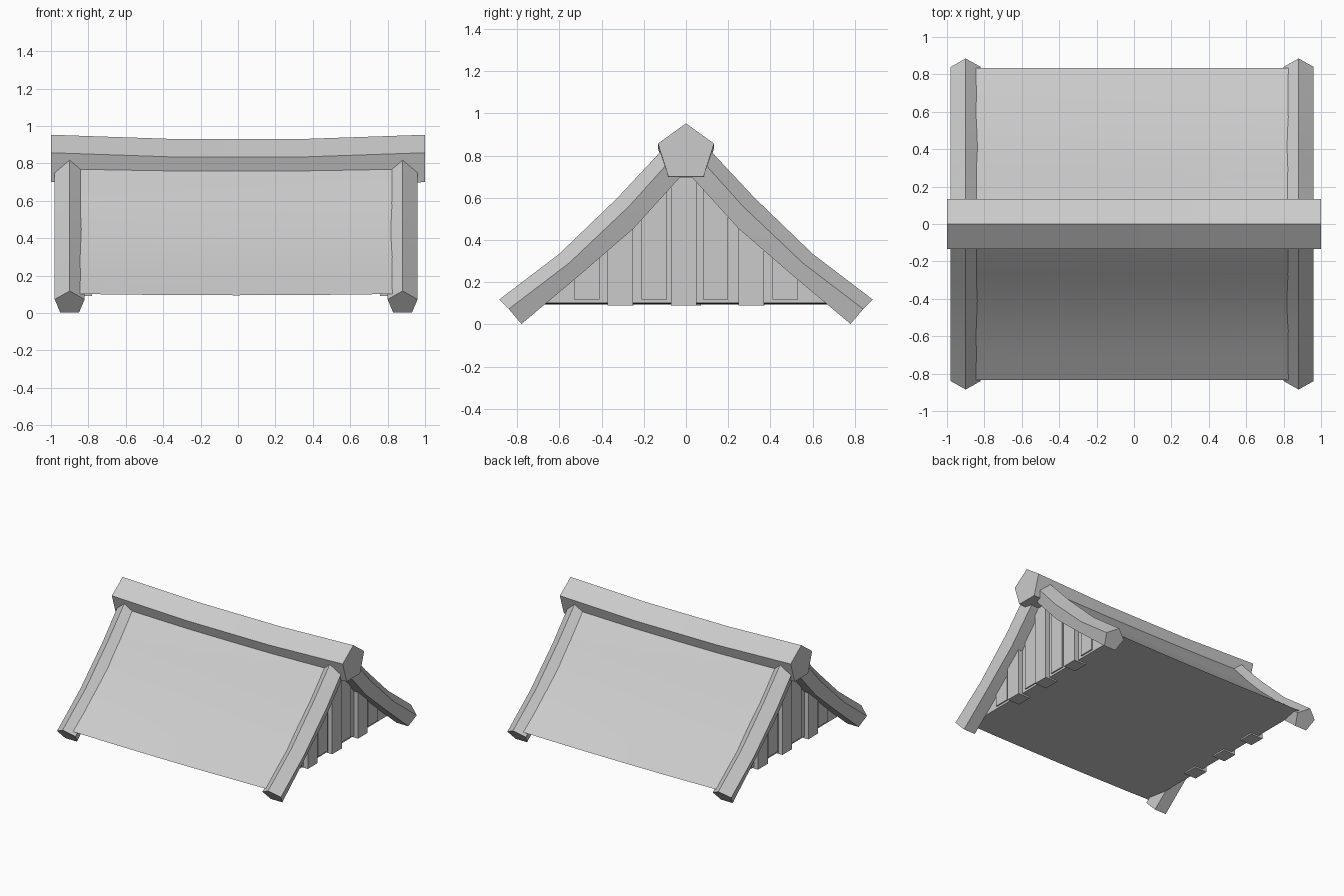
import bpy, bmesh, math

cube = bpy.data.objects.get("Cube")
if cube:
    bpy.data.objects.remove(cube, do_unlink=True)

grey = bpy.data.materials.new("pale_grey")
grey.use_nodes = True
COLOR = (0.6, 0.6, 0.6, 1)
grey.diffuse_color = COLOR
grey.node_tree.nodes["Principled BSDF"].inputs["Base Color"].default_value = COLOR


def loft(name, rings):
    """Skin a list of equal-length closed rings and cap both ends."""
    bm = bmesh.new()
    loops = [[bm.verts.new(p) for p in ring] for ring in rings]
    for a, b in zip(loops, loops[1:]):
        for i in range(len(a)):
            j = (i + 1) % len(a)
            bm.faces.new((a[i], a[j], b[j], b[i]))
    bm.faces.new(loops[0])
    bm.faces.new(loops[-1])
    bmesh.ops.recalc_face_normals(bm, faces=bm.faces)
    mesh = bpy.data.meshes.new(name)
    bm.to_mesh(mesh)
    bm.free()
    mesh.materials.append(grey)
    obj = bpy.data.objects.new(name, mesh)
    bpy.context.collection.objects.link(obj)
    bpy.ops.object.select_all(action='DESELECT')
    obj.select_set(True)
    bpy.context.view_layer.objects.active = obj
    bpy.ops.object.shade_smooth_by_angle(angle=math.radians(30))
    return obj


def mirrored(half):
    """Turn an eave-to-ridge list of (y, z) into a full eave-to-eave list."""
    return [(-y, z) for y, z in half] + [(y, z) for y, z in reversed(half[:-1])]


def height(line, y):
    """Height of an eave-to-ridge line at a given y."""
    y = abs(y)
    for (y0, z0), (y1, z1) in zip(line, line[1:]):
        if y1 <= y <= y0:
            return z0 + (z1 - z0) * (y0 - y) / (y0 - y1)
    return line[0][1]


# Ridge beam, sagging in the middle
ridge = [(0, .953), (.133, .857), (.083, .70), (-.083, .70), (-.133, .857)]
loft("ridge_beam", [[(x, y, z - sag) for y, z in ridge]
                    for x, sag in ((-1, 0), (-.36, .022), (.36, .022), (1, 0))])

# Curved beams along both gable ends
crest = [(.885, .118), (.60, .335), (.325, .60), (.11, .83), (0, .925)]
shoulder = [(.84, .073), (.555, .29), (.27, .56), (.09, .76), (0, .85)]
belly = [(.78, .002), (.52, .22), (.25, .453), (.035, .69), (0, .73)]
for name, cx in (("left_gable_beam", .88), ("right_gable_beam", -.90)):
    rings = []
    for top, mid, low in zip(mirrored(crest), mirrored(shoulder), mirrored(belly)):
        rings.append([(cx, *top), (cx + .08, *mid), (cx + .05, *low),
                      (cx - .05, *low), (cx - .08, *mid)])
    loft(name, rings)

# Solid roof body with curved slopes and flat underside
slope = [(.835, .105), (.70, .205), (.56, .314), (.41, .45),
         (.27, .59), (.09, .79), (0, .87)]
body = mirrored(slope)
loft("roof_body", [[(x - .01, y, z - .01 * (1 - x * x)) for y, z in body]
                   for x in (-.84, -.6, -.3, 0, .3, .6, .84)])

# Alternating long and short boards on each gable
centres = (-.47, -.312, -.15, -.01, .14, .31, .47)
for side, label in ((1, "left"), (-1, "right")):
    for i, c in enumerate(centres):
        long_board = i % 2 == 1
        bottom = .09 if long_board else .118
        out = .875 if long_board else .85
        ys = (c - .06, c, c + .06)
        face = [(ys[0], bottom), (ys[2], bottom)]
        face += [(y, height(belly, y) + .02) for y in reversed(ys)]
        loft(f"{label}_gable_board_{i + 1}",
             [[(side * x - .01, y * side, z) for y, z in face] for x in (.77, out)])
